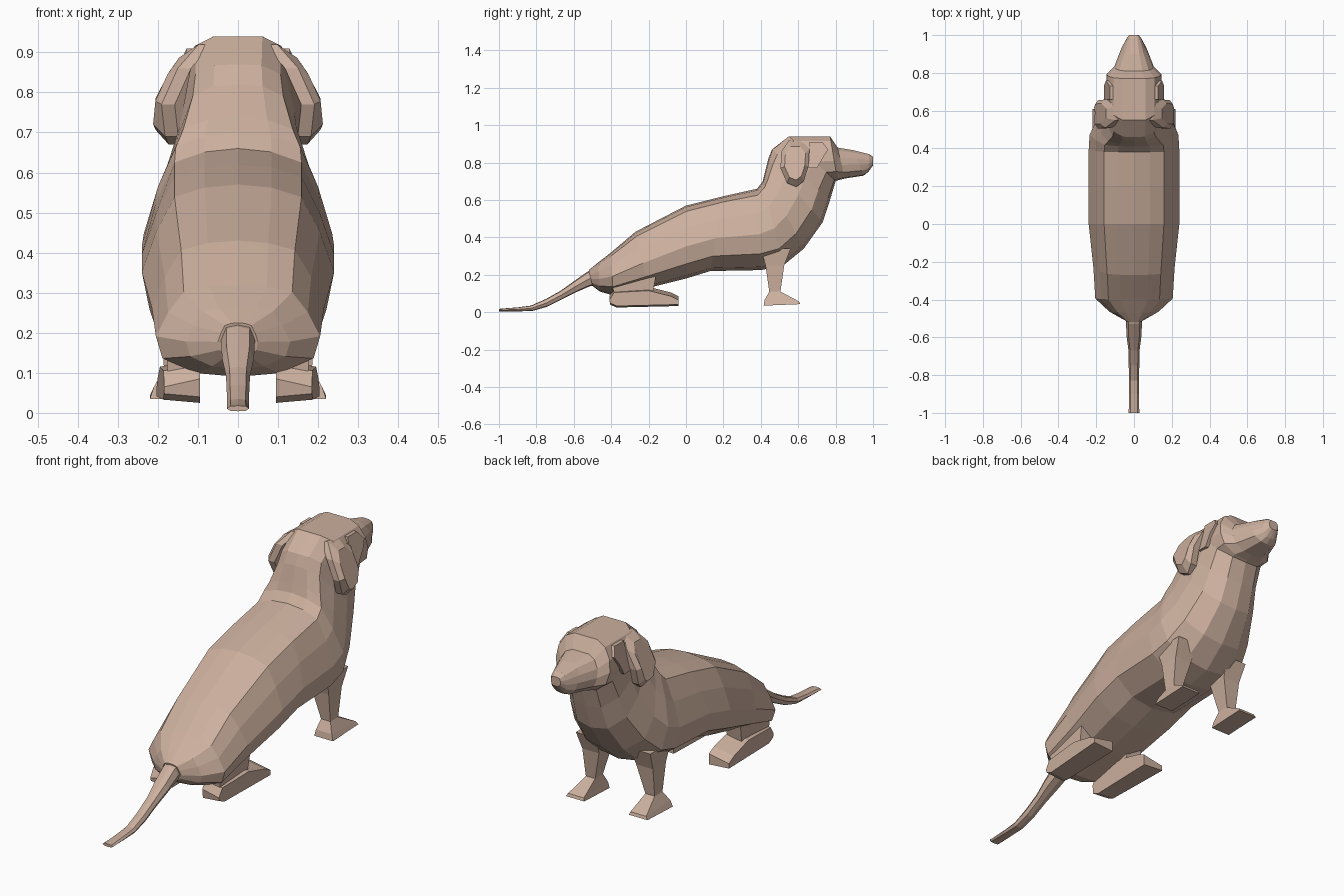
import bpy, bmesh
from mathutils import Vector

if "Cube" in bpy.data.objects:
    bpy.data.objects.remove(bpy.data.objects["Cube"])

tan = bpy.data.materials.new("tan_fur")
tan.diffuse_color = (0.60, 0.43, 0.34, 1)
tan.use_nodes = True
tan.node_tree.nodes["Principled BSDF"].inputs["Base Color"].default_value = tan.diffuse_color

# half cross-sections from top to bottom: (depth fraction, width fraction)
BODY = [(0, 0), (.02, .35), (.08, .66), (.3, .85), (.56, 1), (.8, .92), (.96, .5), (1, 0)]
HEAD = [(0, 0), (0, .42), (.1, .74), (.32, .95), (.56, 1), (.8, .9), (.97, .5), (1, 0)]
TUBE = [(0, 0), (.08, .7), (.5, 1), (.92, .7), (1, 0)]


def finish(bm, name):
    bmesh.ops.remove_doubles(bm, verts=bm.verts, dist=1e-5)
    bmesh.ops.recalc_face_normals(bm, faces=bm.faces)
    mesh = bpy.data.meshes.new(name)
    bm.to_mesh(mesh)
    bm.free()
    mesh.materials.append(tan)
    ob = bpy.data.objects.new(name, mesh)
    bpy.context.collection.objects.link(ob)
    return ob


def bridge(bm, rings):
    loops = [[bm.verts.new(p) for p in r] for r in rings]
    n = len(loops[0])
    for a, b in zip(loops, loops[1:]):
        for i in range(n):
            j = (i + 1) % n
            bm.faces.new((a[i], a[j], b[j], b[i]))
    bm.faces.new(loops[0])
    bm.faces.new(loops[-1])


def loft(name, sections, shape_a, shape_b=None):
    """Sections: top y, top z, bottom y, bottom z, half width, blend a to b."""
    shape_b = shape_b or shape_a
    bm = bmesh.new()
    rings = []
    for ty, tz, by, bz, w, k in sections:
        half = []
        for (ta, xa), (tb, xb) in zip(shape_a, shape_b):
            t, x = ta + (tb - ta) * k, (xa + (xb - xa) * k) * w
            half.append((x, ty + (by - ty) * t, tz + (bz - tz) * t))
        rings.append(half + [(-x, y, z) for x, y, z in half[-2:0:-1]])
    bridge(bm, rings)
    return finish(bm, name)


def pair(name, rings):
    """Skin closed rings and mirror them across x."""
    bm = bmesh.new()
    bridge(bm, rings)
    ob = finish(bm, name)
    ob.modifiers.new("mirror", 'MIRROR')
    return ob


def rect(z, x0, x1, y0, y1, dz=0):
    return [(x0, y0, z), (x1, y0, z), (x1, y1, z + dz), (x0, y1, z + dz)]


# long body, neck and head in one skin
loft("body_and_head", [
    (-.52, .225, -.50, .14, .05, 0),
    (-.47, .265, -.46, .11, .13, 0),
    (-.40, .32, -.39, .09, .205, 0),
    (-.27, .43, -.20, .13, .215, 0),
    (0, .57, 0, .18, .24, 0),
    (.20, .62, .13, .22, .24, 0),
    (.38, .66, .40, .225, .24, 0),
    (.41, .70, .52, .25, .235, 0),
    (.42, .74, .63, .34, .205, .1),
    (.44, .82, .73, .48, .165, .3),
    (.46, .87, .77, .60, .15, .6),
    (.55, .94, .80, .70, .145, 1),
    (.77, .94, .81, .705, .145, 1),
    (.81, .88, .85, .715, .105, 1),
    (.90, .865, .95, .73, .068, 1),
    (.98, .845, .975, .75, .042, 1),
    (1.0, .83, 1.0, .785, .026, 1)], BODY, HEAD)

# tail
loft("tail", [
    (-.44, .25, -.44, .15, .045, 0),
    (-.53, .215, -.51, .14, .042, 0),
    (-.60, .165, -.58, .11, .040, 0),
    (-.67, .115, -.66, .07, .030, 0),
    (-.75, .070, -.74, .03, .028, 0),
    (-.83, .035, -.82, .007, .027, 0),
    (-.90, .026, -.90, .004, .027, 0),
    (-1.0, .018, -1.0, .004, .028, 0)], TUBE)

# hanging ears: same outline, thin, leaning outwards then tucking in
EAR = [(.55, .92), (.62, .92), (.66, .87), (.655, .78), (.63, .70),
       (.59, .67), (.54, .69), (.505, .77), (.51, .86)]


def ear_x(z):
    pts = [(.67, .185), (.72, .208), (.80, .200), (.88, .150), (.93, .10)]
    for (z0, x0), (z1, x1) in zip(pts, pts[1:]):
        if z <= z1:
            return x0 + (x1 - x0) * (z - z0) / (z1 - z0)
    return pts[-1][1]


mid = Vector((.585, .80))
outer = [mid + (Vector(p) - mid) * .72 for p in EAR]
pair("ear", [[(ear_x(z) - .045, y, z) for y, z in EAR],
             [(ear_x(z) - .012, y, z) for y, z in EAR],
             [(ear_x(z) + .004, y, z) for y, z in outer]])

# folds of skin beside the eyes
FOLD = [(.66, .91), (.73, .91), (.76, .87), (.735, .83), (.70, .77), (.65, .77)]
pair("eye_fold", [[(.09, y, z) for y, z in FOLD],
                  [(.158 - max(0, z - .85) * .5, y, z) for y, z in FOLD]])

# front legs running down into flat feet
pair("front_leg", [rect(.34, .09, .20, .40, .56),
                   rect(.25, .10, .19, .425, .525),
                   rect(.11, .135, .185, .445, .505),
                   rect(.065, .125, .21, .42, .605, -.008),
                   rect(.035, .12, .22, .415, .61, .008)])

# hind legs lying on the ground as long wedges
HIND = [(-.41, .085), (-.385, .125), (-.2, .135), (-.08, .105), (-.04, .085),
        (-.04, .033), (-.37, .025), (-.405, .04)]
pair("hind_leg", [[(.095, y, z) for y, z in HIND],
                  [(.185 + (y + .4) * .05, y, z - (.02 if z > .06 else -.008)) for y, z in HIND]])

# thighs joining the hind legs to the belly
pair("thigh", [rect(.2, .09, .18, -.40, -.16),
               rect(.09, .105, .175, -.385, -.18)])
